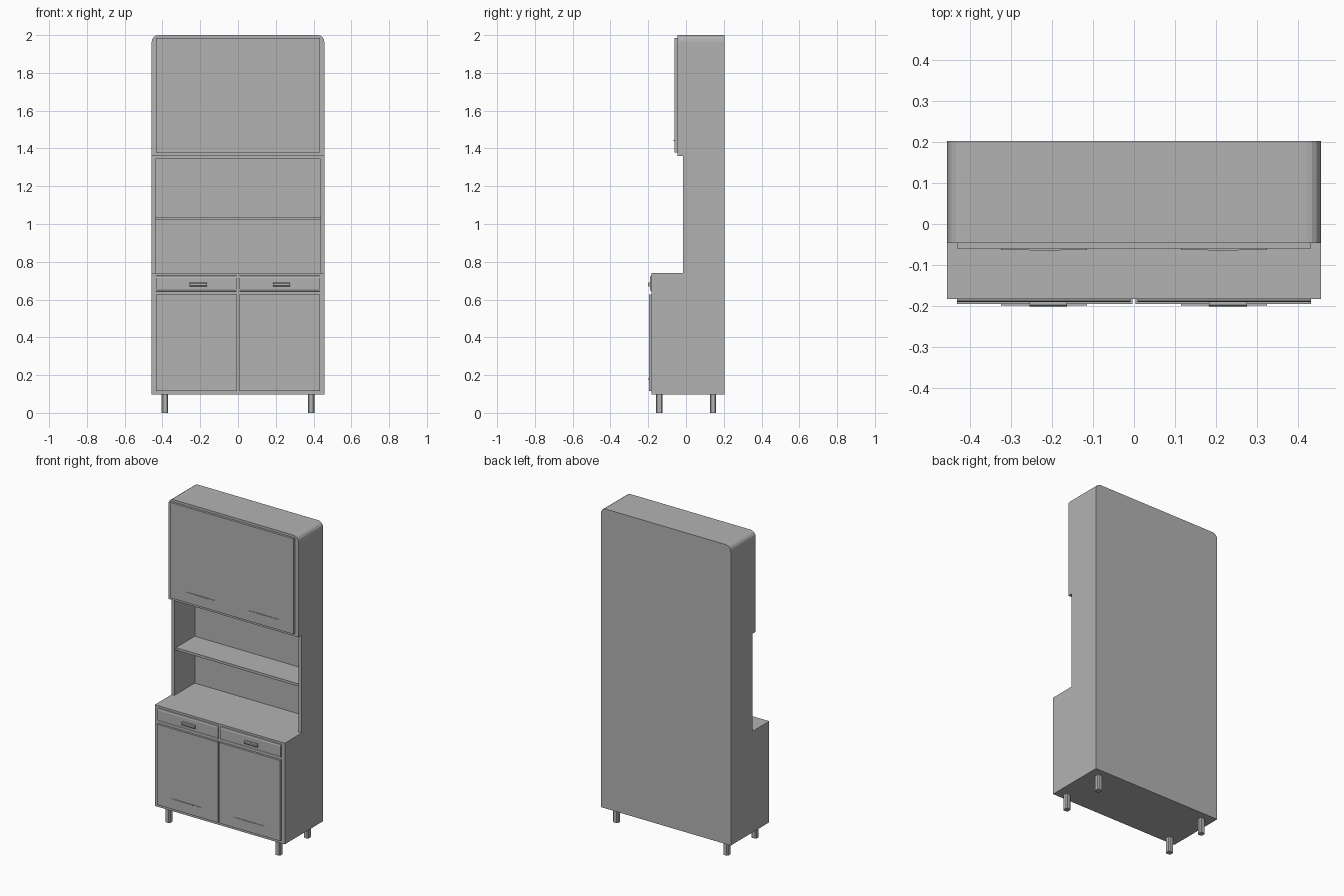
import bpy, bmesh, math

old = bpy.data.objects.get("Cube")
if old:
    bpy.data.objects.remove(old, do_unlink=True)

grey = bpy.data.materials.new("plain grey")
grey.use_nodes = True
COLOUR = (0.45, 0.45, 0.45, 1)
grey.diffuse_color = COLOUR
grey.node_tree.nodes["Principled BSDF"].inputs["Base Color"].default_value = COLOUR


def prism(name, outline, axis, lo, hi):
    """Extrude a 2D outline along an axis from lo to hi."""
    def place(p, t):
        return {"x": (t, p[0], p[1]), "y": (p[0], t, p[1]), "z": (p[0], p[1], t)}[axis]
    bm = bmesh.new()
    face = bm.faces.new([bm.verts.new(place(p, lo)) for p in outline])
    ext = bmesh.ops.extrude_face_region(bm, geom=[face])
    shift = [b - a for a, b in zip(place((0, 0), lo), place((0, 0), hi))]
    bmesh.ops.translate(bm, vec=shift,
                        verts=[g for g in ext["geom"] if isinstance(g, bmesh.types.BMVert)])
    bmesh.ops.recalc_face_normals(bm, faces=bm.faces)
    mesh = bpy.data.meshes.new(name)
    bm.to_mesh(mesh)
    bm.free()
    mesh.materials.append(grey)
    ob = bpy.data.objects.new(name, mesh)
    bpy.context.collection.objects.link(ob)
    return ob


def box(name, x, y, z):
    return prism(name, [(x[0], y[0]), (x[1], y[0]), (x[1], y[1]), (x[0], y[1])], "z", *z)


W, IN, BACK = 0.457, 0.437, 0.203
R, STEPS = 0.035, 4

# Lower cabinet
box("lower_cabinet", (-W, W), (-0.183, BACK), (0.097, 0.74))

# Upper cabinet with rounded top corners
arc = [(W - R + R * math.cos(a), 2 - R + R * math.sin(a))
       for a in (math.pi / 2 * i / STEPS for i in range(STEPS + 1))]
prism("upper_cabinet", [(-W, 1.36), (W, 1.36)] + arc + [(-x, z) for x, z in reversed(arc)],
      "y", -0.046, BACK)

# Open niche between the cabinets
box("niche_back", (-IN, IN), (0.19, BACK), (0.74, 1.36))
box("niche_top", (-IN, IN), (-0.015, 0.19), (1.345, 1.36))
box("niche_shelf", (-IN, IN), (0.0, 0.19), (1.022, 1.038))

for side, s in (("left", 1), ("right", -1)):
    def span(a, b):
        return sorted((s * a, s * b))

    box(side + "_niche_side", span(IN, W), (-0.015, BACK), (0.74, 1.36))

    # Doors with slim ledge pulls
    box(side + "_upper_door", span(0, 0.433), (-0.06, -0.046), (1.378, 1.985))
    box(side + "_lower_door", span(0.004, 0.433), (-0.196, -0.183), (0.116, 0.628))
    for level, z, y in (("upper", 1.443, -0.06), ("lower", 0.18, -0.196)):
        box(f"{side}_{level}_door_pull", span(0.115, 0.325), (y - 0.003, y), (z, z + 0.003))
        box(f"{side}_{level}_pull_grip", span(0.18, 0.255), (y - 0.005, y), (z - 0.003, z + 0.003))

    # Drawer front with softened edges
    prism(side + "_drawer", [(-0.183, 0.643), (-0.188, 0.645), (-0.191, 0.655),
                             (-0.191, 0.715), (-0.188, 0.725), (-0.183, 0.727)],
          "x", *span(0.008, 0.433))

    # Drawer handle with a rounded front
    mid = 0.23 if s > 0 else -0.21
    prism(side + "_drawer_handle", [(-0.19, 0.67), (-0.198, 0.67), (-0.202, 0.675),
                                    (-0.202, 0.685), (-0.198, 0.69), (-0.19, 0.69)],
          "x", mid - 0.046, mid + 0.046)

    # Square legs with chamfered corners
    for end, y in (("front", -0.142), ("back", 0.143)):
        x, h, c = s * 0.387, 0.017, 0.011
        ring = [(h, -c), (h, c), (c, h), (-c, h), (-h, c), (-h, -c), (-c, -h), (c, -h)]
        prism(f"{side}_{end}_leg", [(x + a, y + b) for a, b in ring], "z", 0, 0.1)
